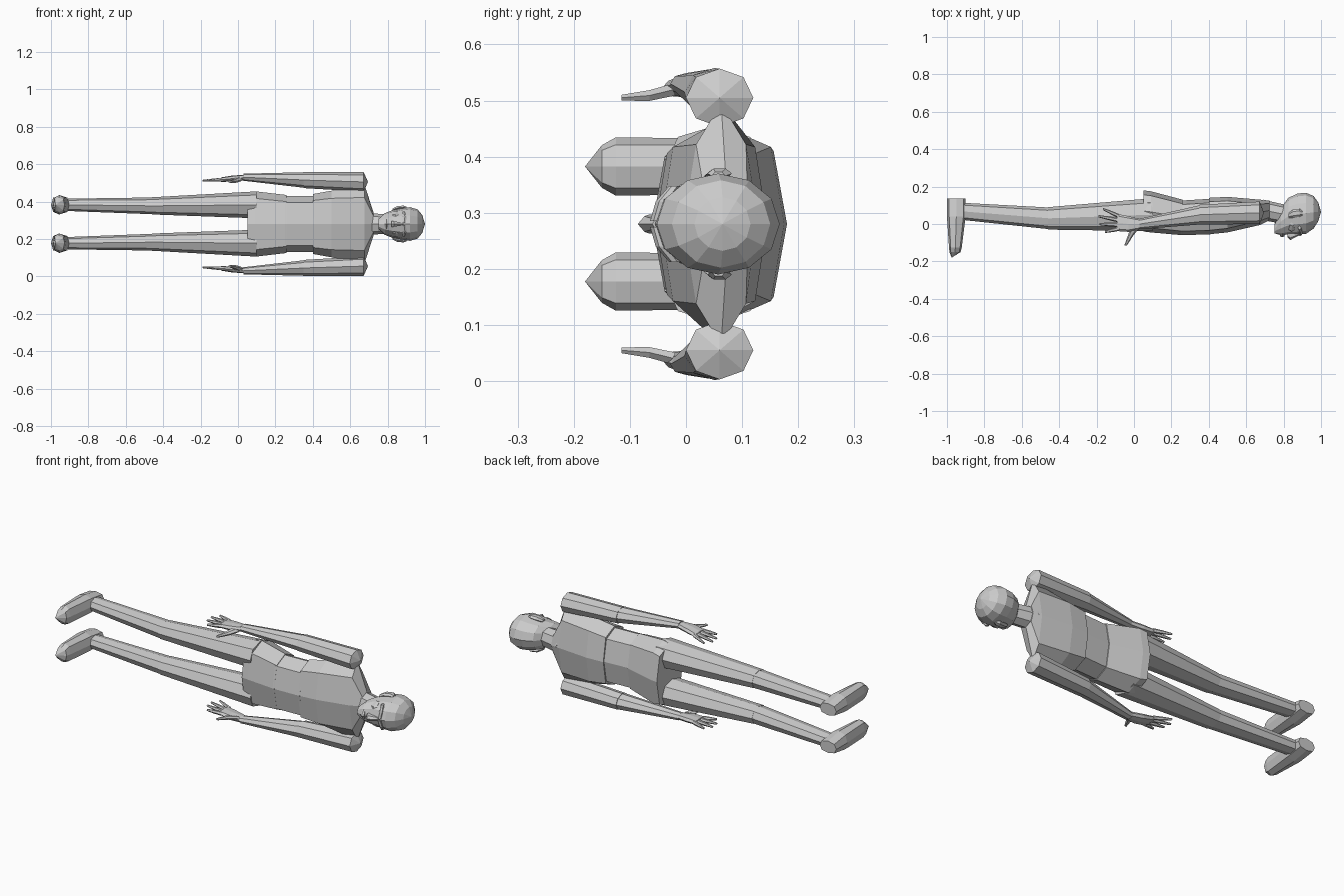
import bpy, bmesh, math
from mathutils import Vector

MID = 0.28          # height of the body's mirror plane
X, Y, Z = Vector((1, 0, 0)), Vector((0, 1, 0)), Vector((0, 0, 1))


def spow(v, p):
    return math.copysign(abs(v) ** p, v) if abs(v) > 1e-6 else 0.0


def finish(name, bm, mirror=False):
    bmesh.ops.recalc_face_normals(bm, faces=bm.faces)
    me = bpy.data.meshes.new(name)
    bm.to_mesh(me)
    bm.free()
    ob = bpy.data.objects.new(name, me)
    ob.location.z = MID
    bpy.context.collection.objects.link(ob)
    if mirror:
        m = ob.modifiers.new("mirror", 'MIRROR')
        m.use_axis = (False, False, True)
        m.use_mirror_merge = False
    return ob


def loft(name, rings, n=8, u=Y, v=Z, mirror=False, tips=(None, None)):
    """rings: (centre, half size along u, half size along v, squareness power)"""
    bm = bmesh.new()
    loops = []
    for c, ru, rv, *p in rings:
        p = p[0] if p else 1.0
        loop = []
        for i in range(n):
            a = math.tau * i / n
            loop.append(bm.verts.new(Vector(c) + u * ru * spow(math.cos(a), p)
                                     + v * rv * spow(math.sin(a), p)))
        loops.append(loop)
    for a, b in zip(loops, loops[1:]):
        for i in range(n):
            j = (i + 1) % n
            bm.faces.new((a[i], a[j], b[j], b[i]))
    for loop, tip in ((loops[0], tips[0]), (loops[-1], tips[1])):
        if tip is None:
            bm.faces.new(loop)
        else:
            t = bm.verts.new(tip)
            for i in range(n):
                bm.faces.new((loop[i], loop[(i + 1) % n], t))
    return finish(name, bm, mirror)


def span(x, y0, y1, half, p=1.0):
    """ring across the body from its front and back depth"""
    return ((x, (y0 + y1) / 2, 0), (y1 - y0) / 2, half, p)


# Torso
loft("pelvis", [span(0.05, -0.04, 0.18, 0.165, 0.7), span(0.09, -0.045, 0.175, 0.175, 0.7),
                span(0.26, -0.06, 0.13, 0.155, 0.75)])
loft("abdomen", [span(0.25, -0.06, 0.125, 0.15, 0.75), span(0.41, -0.055, 0.135, 0.15, 0.75)])
loft("chest", [span(0.40, -0.055, 0.14, 0.16, 0.7), span(0.50, -0.045, 0.145, 0.178, 0.75),
               span(0.675, -0.005, 0.13, 0.215, 1.2), span(0.725, 0.02, 0.125, 0.06, 1.0)])
loft("neck", [span(0.69, 0.02, 0.13, 0.058), span(0.80, 0.0, 0.105, 0.052)])

# Legs
W = 0.1025
loft("thigh", [((0.10, 0.05, W), 0.088, 0.072, 0.9), ((-0.46, 0.03, 0.097), 0.06, 0.046, 0.9)], mirror=True)
loft("shin", [((-0.45, 0.03, 0.097), 0.058, 0.045, 0.9), ((-0.91, 0.067, W), 0.046, 0.033, 0.9)], mirror=True)
loft("foot", [((-0.95, 0.135, W), 0.05, 0.032, 0.8), ((-0.95, 0.04, W), 0.05, 0.05, 0.8),
              ((-0.955, -0.125, W), 0.034, 0.052, 0.85), ((-0.957, -0.15, W), 0.03, 0.038, 0.8)],
     u=X, mirror=True, tips=(None, (-0.975, -0.18, W)))

# Arms
loft("upper_arm", [((0.672, 0.06, 0.225), 0.06, 0.052), ((0.35, 0.05, 0.235), 0.053, 0.043)],
     mirror=True, tips=((0.695, 0.06, 0.225), None))
loft("forearm", [((0.36, 0.05, 0.235), 0.052, 0.042), ((0.03, 0.0, 0.25), 0.028, 0.019)], mirror=True)

# Hands
loft("palm", [((0.045, 0.0, 0.249), 0.024, 0.015, 0.8), ((-0.03, 0.0, 0.243), 0.042, 0.016, 0.8),
              ((-0.09, 0.008, 0.237), 0.046, 0.012, 0.8)], n=8, mirror=True)
fingers = [(0.042, -0.165, 0.08), (0.02, -0.19, 0.042), (-0.005, -0.185, 0.0), (-0.025, -0.155, -0.042)]
for k, (y, tx, ty) in enumerate(fingers):
    mx, my = (tx - 0.08) / 2, (y + ty) / 2
    loft(f"finger_{k + 1}", [((-0.08, y, 0.238), 0.012, 0.011), ((mx, my, 0.235), 0.010, 0.009),
                             ((tx, ty, 0.232), 0.006, 0.005)], n=6, mirror=True)
loft("thumb", [((0.005, -0.02, 0.24), 0.024, 0.013), ((-0.02, -0.065, 0.229), 0.014, 0.011),
               ((-0.045, -0.115, 0.225), 0.007, 0.006)], n=6, u=X, mirror=True)

# Head
loft("head", [span(0.752, -0.05, 0.0, 0.028), span(0.785, -0.06, 0.085, 0.058), span(0.825, -0.056, 0.14, 0.074),
              span(0.875, -0.056, 0.163, 0.085), span(0.92, -0.052, 0.167, 0.09), span(0.96, -0.025, 0.15, 0.078),
              span(0.985, 0.015, 0.115, 0.048)], n=12, tips=(None, (1.0, 0.065, 0)))
loft("nose", [((0.885, -0.05, 0), 0.01, 0.009), ((0.835, -0.062, 0), 0.024, 0.016),
              ((0.822, -0.058, 0), 0.014, 0.02)], n=6)
loft("brow", [((0.888, -0.052, 0.005), 0.012, 0.012), ((0.892, -0.042, 0.04), 0.012, 0.010),
              ((0.885, -0.02, 0.068), 0.010, 0.008)], n=6, u=Y, v=X, mirror=True)
loft("lips", [((0.793, -0.045, -0.026), 0.007, 0.006), ((0.793, -0.06, 0), 0.011, 0.013),
              ((0.793, -0.045, 0.026), 0.007, 0.006)], n=6, u=Y, v=X)
loft("cheek", [((0.845, -0.035, 0.022), 0.012, 0.012), ((0.842, -0.022, 0.05), 0.016, 0.018),
               ((0.845, 0.0, 0.07), 0.010, 0.012)], n=6, u=Y, v=X, mirror=True)
loft("ear", [((0.825, 0.045, 0.074), 0.012, 0.010), ((0.85, 0.055, 0.086), 0.022, 0.011),
             ((0.885, 0.06, 0.09), 0.022, 0.010), ((0.90, 0.058, 0.086), 0.012, 0.008)], n=6, mirror=True)
